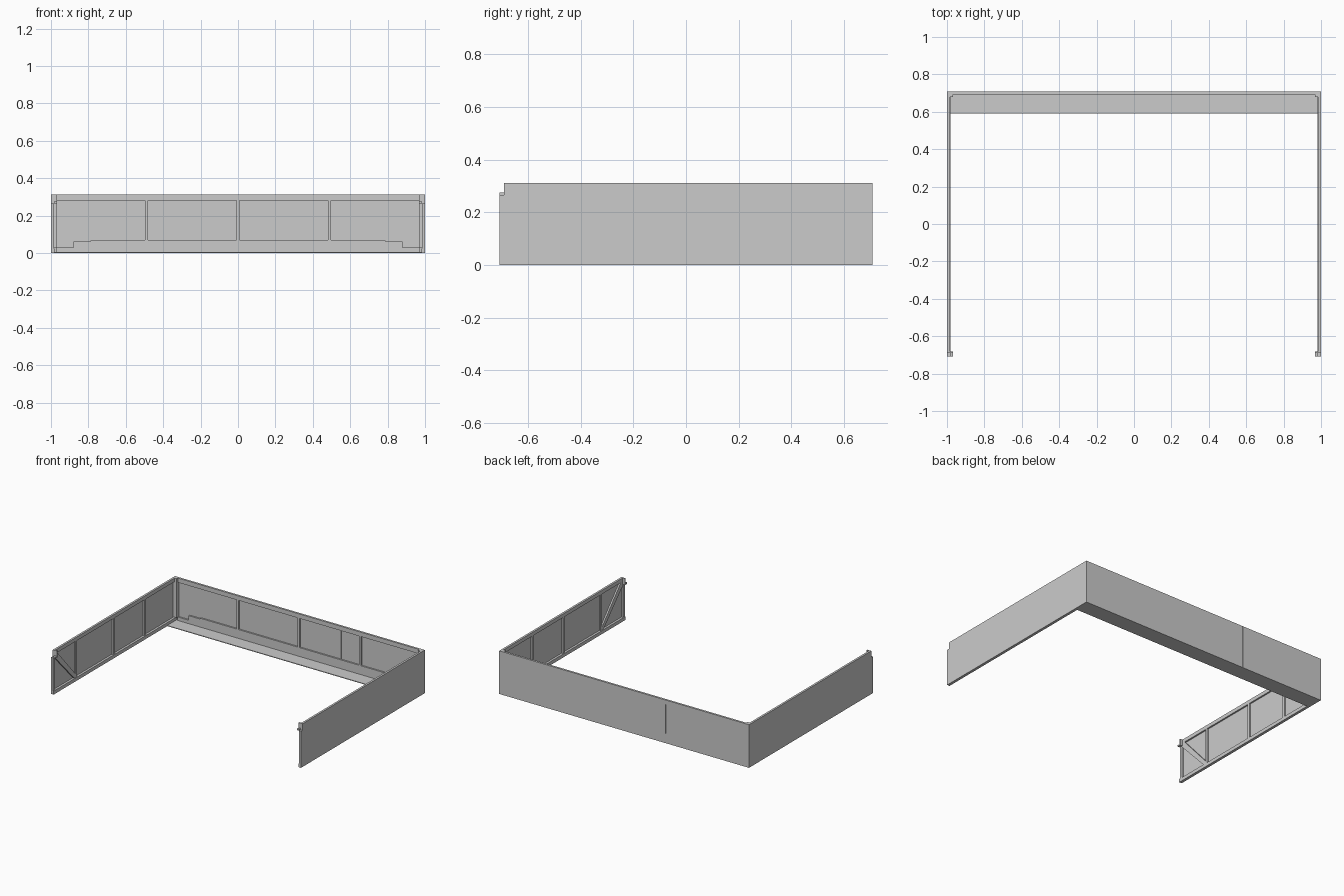
import bpy
import bmesh
from mathutils import Matrix, Vector

cube = bpy.data.objects.get("Cube")
if cube:
    bpy.data.objects.remove(cube, do_unlink=True)

grey = bpy.data.materials.new("plain grey")
grey.use_nodes = True
grey.diffuse_color = (0.6, 0.6, 0.6, 1)
grey.node_tree.nodes["Principled BSDF"].inputs["Base Color"].default_value = (0.6, 0.6, 0.6, 1)

H = 0.312      # wall height
D = 0.708      # half depth
SKIN = 0.004   # sheet thickness
IN = 0.985     # inner face of the side frames
BACK = 0.693   # inner face of the back frame


def finish(name, bm):
    bmesh.ops.recalc_face_normals(bm, faces=bm.faces)
    mesh = bpy.data.meshes.new(name)
    bm.to_mesh(mesh)
    bm.free()
    mesh.materials.append(grey)
    obj = bpy.data.objects.new(name, mesh)
    bpy.context.collection.objects.link(obj)
    return obj


def box(name, x, y, z):
    bm = bmesh.new()
    lo, hi = Vector((x[0], y[0], z[0])), Vector((x[1], y[1], z[1]))
    mat = Matrix.Translation((lo + hi) / 2) @ Matrix.Diagonal((*(hi - lo), 1))
    bmesh.ops.create_cube(bm, size=1, matrix=mat)
    return finish(name, bm)


def prism(name, points, offset):
    """Extrude a flat outline along an offset."""
    bm = bmesh.new()
    face = bm.faces.new([bm.verts.new(p) for p in points])
    new = bmesh.ops.extrude_face_region(bm, geom=[face])["geom"]
    verts = [v for v in new if isinstance(v, bmesh.types.BMVert)]
    bmesh.ops.translate(bm, verts=verts, vec=offset)
    return finish(name, bm)


def pair(side, name, x, y, z):
    box(side + name, sorted((side_sign[side] * x[0], side_sign[side] * x[1])), y, z)


side_sign = {"left_": 1, "right_": -1}

# Back wall: three sheets, rails and posts
for i in range(3):
    x0 = -1 + i * 2 / 3
    box("back_sheet", (x0 + 0.0005, x0 + 2 / 3 - 0.0005), (D - SKIN, D), (0, H))
box("back_top_rail", (-0.998, 0.998), (BACK, D - 0.001), (0.28, H))
for x in (-0.49, 0, 0.49):
    box("back_post", (x - 0.008, x + 0.008), (BACK, D - 0.001), (0.03, 0.29))

# Back kick rail, stepped down at both ends
half = [(0.97, 0.001), (0.97, 0.03), (0.88, 0.03), (0.88, 0.063), (0.79, 0.063), (0.785, 0.069)]
outline = half + [(-x, z) for x, z in reversed(half)]
prism("back_kick_rail", [(x, BACK, z) for x, z in outline], (0, D - BACK - 0.001, 0))

# Shelf along the foot of the back wall
box("back_shelf", (-IN, IN), (0.59, D - 0.001), (0, 0.005))

for side, s in side_sign.items():
    # Side wall: two sheets, the front one notched at its upper corner
    pair(side, "rear_sheet", (1 - SKIN, 1), (-0.0095, D - SKIN), (0, H))
    notch = [(-D, 0), (-0.0105, 0), (-0.0105, H), (-0.69, H), (-0.69, 0.265), (-D, 0.265)]
    prism(side + "front_sheet", [(s, y, z) for y, z in notch], (-s * SKIN, 0, 0))

    # Side rails and posts
    pair(side, "top_rail", (IN, 0.999), (-0.69, D - 0.001), (0.285, H))
    pair(side, "bottom_rail", (IN - 0.005, 0.999), (-D, D - 0.001), (0, 0.025))
    pair(side, "front_post", (IN, 0.999), (-D, -0.685), (0.02, 0.265))
    for y in (-0.44, -0.01, 0.345):
        pair(side, "post", (IN, 0.999), (y - 0.009, y + 0.009), (0.02, 0.29))

    # Diagonal brace in the front bay
    brace = [(-0.69, 0.285), (-0.66, 0.285), (-0.445, 0.045), (-0.445, 0.02), (-0.46, 0.02), (-0.69, 0.262)]
    prism(side + "brace", [(s * IN, y, z) for y, z in brace], (s * 0.012, 0, 0))

    # Corner post and hook at the front end
    pair(side, "corner_post", (0.967, 0.999), (0.678, D - 0.001), (0.03, H))
    pair(side, "front_hook", (0.967, 1), (-0.69, -0.682), (0.265, H))
    pair(side, "hook_lip", (0.967, IN), (-D, -0.682), (0.265, 0.275))
